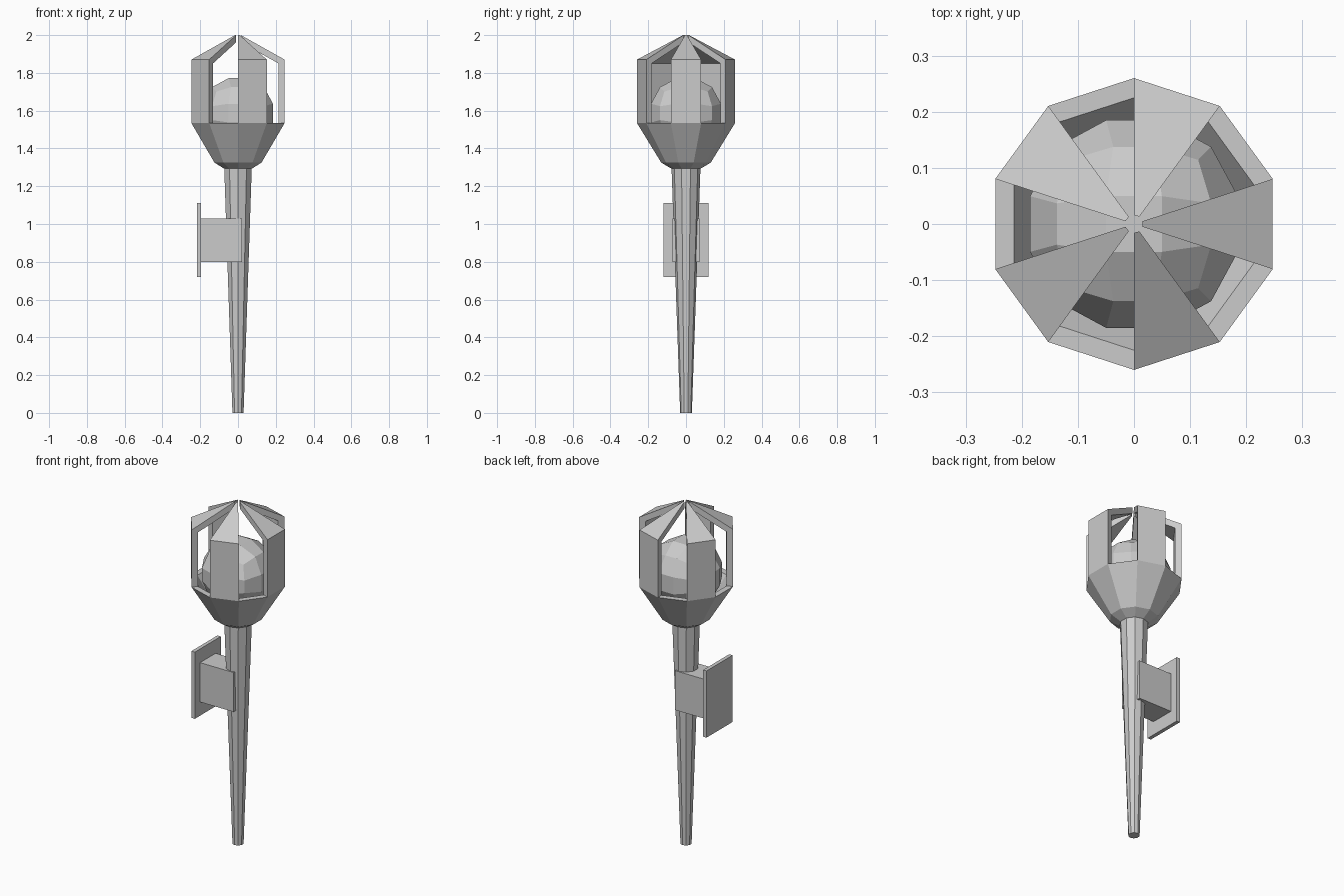
import bpy, bmesh, math
from mathutils import Vector

if "Cube" in bpy.data.objects:
    bpy.data.objects.remove(bpy.data.objects["Cube"])

SIDES = 10
STEP = 2 * math.pi / SIDES


def finish(name, bm):
    bmesh.ops.recalc_face_normals(bm, faces=bm.faces)
    me = bpy.data.meshes.new(name)
    bm.to_mesh(me)
    bm.free()
    ob = bpy.data.objects.new(name, me)
    bpy.context.collection.objects.link(ob)
    return ob


def at(r, z, a):
    return (r * math.cos(a), r * math.sin(a), z)


def revolve(name, profile):
    """Ten-sided turned solid, capped at both ends of the profile."""
    bm = bmesh.new()
    rings = [[bm.verts.new(at(r, z, STEP * (i + 0.5))) for i in range(SIDES)]
             for r, z in profile]
    for a, b in zip(rings, rings[1:]):
        for i in range(SIDES):
            j = (i + 1) % SIDES
            bm.faces.new((a[i], a[j], b[j], b[i]))
    bm.faces.new(rings[0])
    bm.faces.new(rings[-1])
    return finish(name, bm)


def wedge(name, section, a0, a1):
    """Slab spanning one side of the decagon."""
    bm = bmesh.new()
    p = [bm.verts.new(at(r, z, a0)) for r, z in section]
    q = [bm.verts.new(at(r, z, a1)) for r, z in section]
    n = len(section)
    for i in range(n):
        j = (i + 1) % n
        bm.faces.new((p[i], p[j], q[j], q[i]))
    bm.faces.new(p)
    bm.faces.new(q)
    return finish(name, bm)


def box(name, lo, hi):
    bm = bmesh.new()
    bmesh.ops.create_cube(bm, size=1)
    for v in bm.verts:
        v.co = Vector([(l + h) / 2 + c * (h - l) for l, h, c in zip(lo, hi, v.co)])
    return finish(name, bm)


# Tapered handle and hollow bowl
revolve("handle", [(0.031, 0), (0.077, 1.31)])
revolve("bowl", [(0.077, 1.293), (0.131, 1.325), (0.26, 1.535),
                 (0.225, 1.535), (0.115, 1.355), (0.06, 1.345)])

# Five cage panels with bent roof, on alternate sides
section = [(0.26, 1.535), (0.26, 1.87), (0.016, 2.0),
           (0.016, 1.962), (0.225, 1.85), (0.225, 1.535)]
for k in range(5):
    mid = 2 * k * STEP
    wedge(f"cage_panel_{k + 1}", section, mid - STEP / 2, mid + STEP / 2)

# Lamp ball: cube cut in thirds and pushed out to a sphere
bm = bmesh.new()
bmesh.ops.create_cube(bm, size=2)
bmesh.ops.subdivide_edges(bm, edges=bm.edges[:], cuts=2, use_grid_fill=True)
for v in bm.verts:
    c = Vector([math.tan(x * math.pi / 4) for x in v.co])
    v.co = c.normalized() * 0.198 + Vector((0, 0, 1.587))
finish("lamp_ball", bm)

# Wall bracket
box("bracket_arm", (-0.197, -0.072, 0.80), (0.022, 0.072, 1.03))
box("wall_plate", (-0.217, -0.12, 0.72), (-0.195, 0.12, 1.11))
